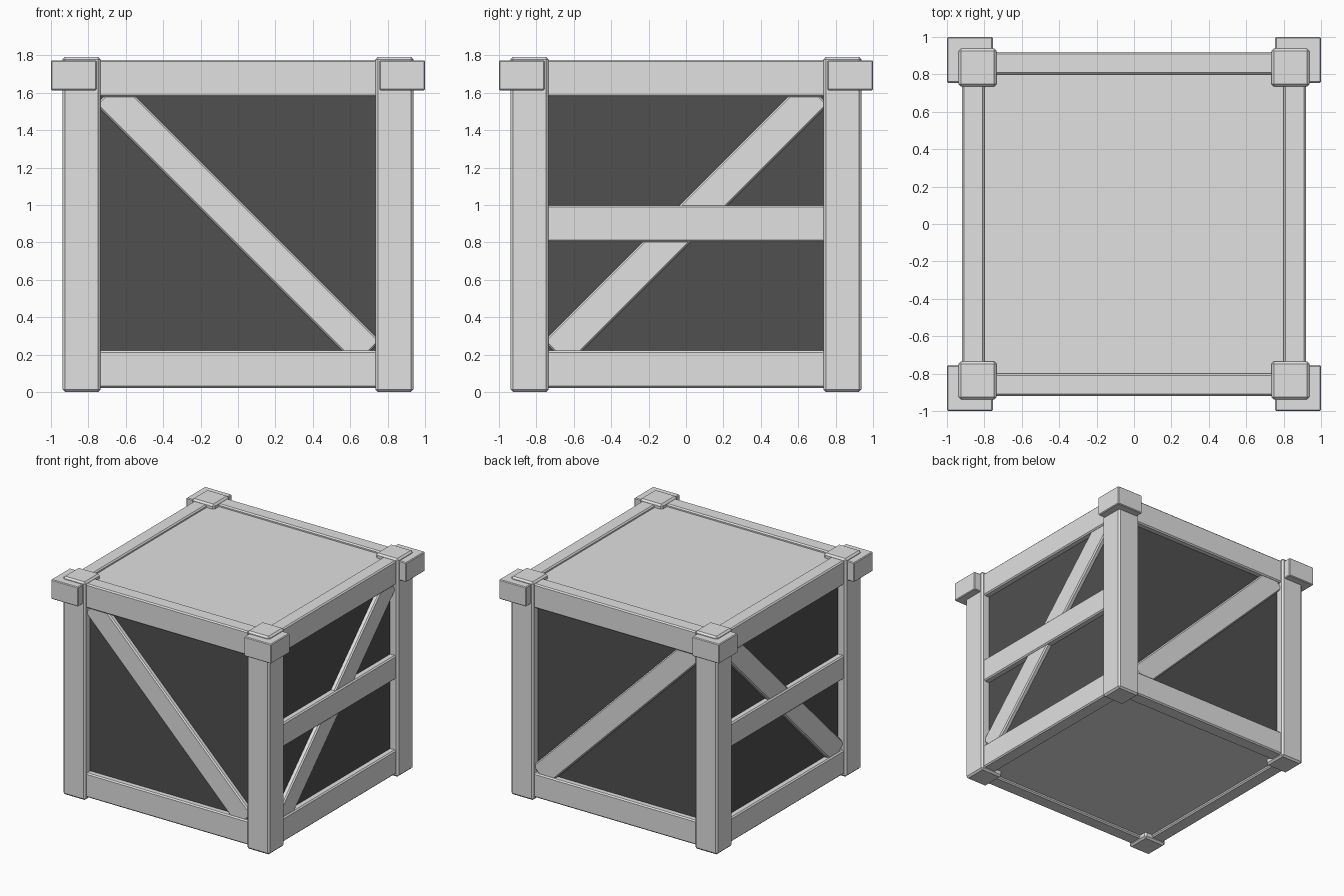
import bpy
from math import radians
from mathutils import Matrix, Vector

cube = bpy.data.objects.get("Cube")
if cube:
    bpy.data.objects.remove(cube, do_unlink=True)


def make_material(name, value):
    mat = bpy.data.materials.new(name)
    mat.use_nodes = True
    colour = (value, value, value, 1)
    mat.diffuse_color = colour
    mat.node_tree.nodes["Principled BSDF"].inputs["Base Color"].default_value = colour
    return mat


light = make_material("light grey", 0.75)
dark = make_material("dark grey", 0.08)


def box(name, low, high, bevel=0.012, tilt=0, turn=0):
    """Bevelled box between two corners, tilted about its centre in the
    front plane, then turned about the vertical axis of the crate."""
    low, high = Vector(low), Vector(high)
    bpy.ops.mesh.primitive_cube_add(size=1)
    obj = bpy.context.object
    obj.name = name
    obj.data.transform(
        Matrix.Rotation(radians(turn), 4, "Z")
        @ Matrix.Translation((low + high) / 2)
        @ Matrix.Rotation(radians(tilt), 4, "Y")
        @ Matrix.Diagonal((high - low).to_4d()))
    obj.data.materials.append(light)
    if bevel:
        mod = obj.modifiers.new("edge bevel", "BEVEL")
        mod.width = bevel
        mod.segments = 1
    return obj


# Inner box: dark walls, light top and floor
core = box("inner_panels", (-0.87, -0.87, 0.045), (0.87, 0.87, 1.755), bevel=0)
core.data.materials.append(dark)
for face in core.data.polygons:
    face.material_index = 0 if abs(face.normal.z) > 0.5 else 1

# Four sides, each built on the front and turned into place
sides = {"front": 0, "right": 90, "back": 180, "left": 270}
for side, turn in sides.items():
    # Corner post and its protruding cap
    box(side + "_corner_post", (-0.938, -0.938, 0), (-0.734, -0.734, 1.792), 0.014, turn=turn)
    box(side + "_corner_cap", (-1, -1, 1.613), (-0.755, -0.755, 1.773), 0.006, turn=turn)

    # Top and bottom rails
    for level, bottom, top in (("bottom", 0.022, 0.222), ("top", 1.577, 1.776)):
        box(f"{side}_{level}_rail", (-0.75, -0.919, bottom), (0.75, -0.8, top), 0.01, turn=turn)

    # Diagonal brace, mirrored between opposite sides
    tilt = 45 if side in ("front", "left") else -45
    box(side + "_diagonal_brace", (-0.985, -0.907, 0.813), (0.985, -0.8, 0.995), 0.01, tilt, turn)

    # Middle rail on the two flanks
    if side in ("right", "left"):
        box(side + "_middle_rail", (-0.75, -0.919, 0.802), (0.75, -0.8, 0.998), 0.01, turn=turn)
